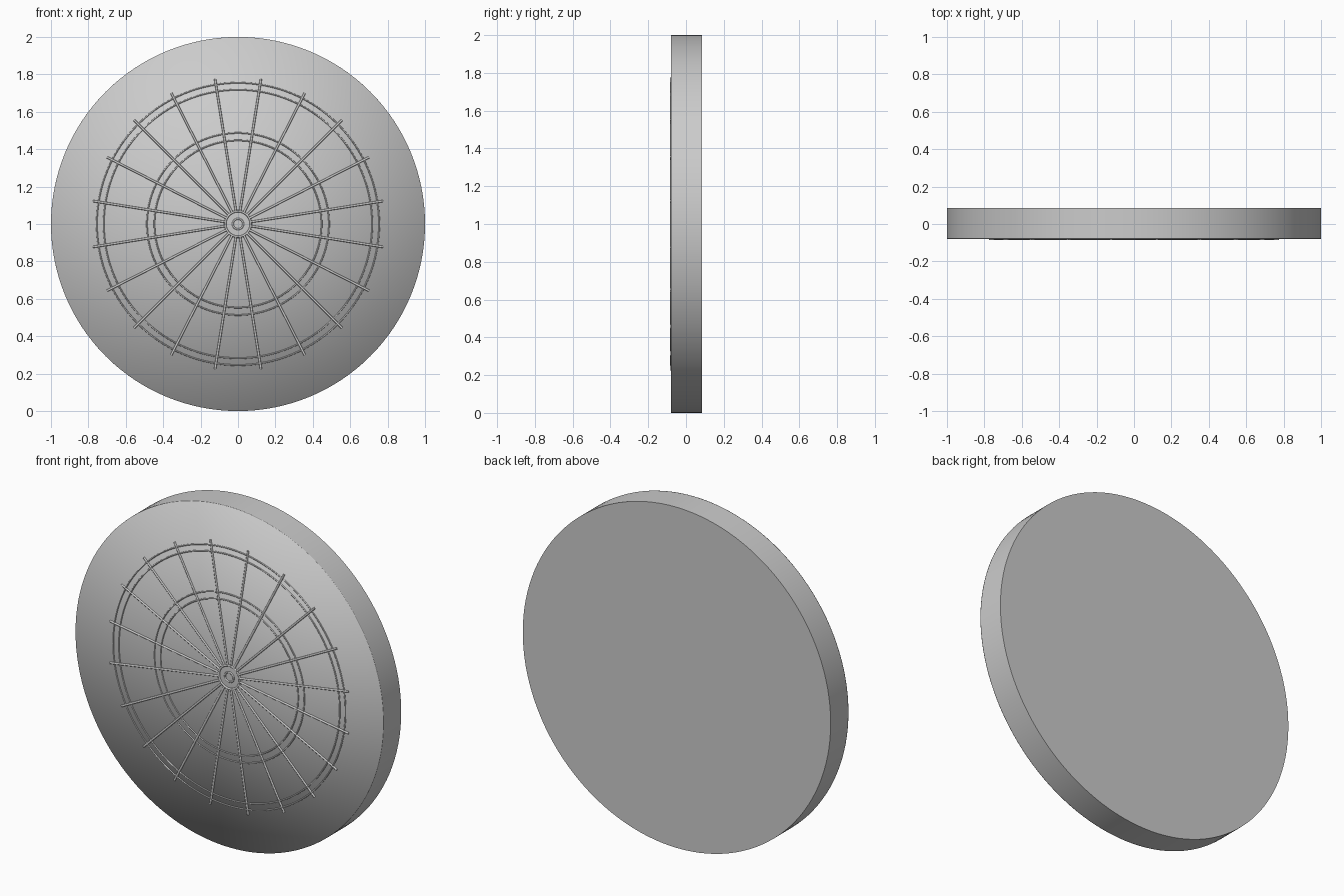
import bpy, bmesh
from math import sin, cos, pi, radians
from mathutils import Matrix, Vector

if "Cube" in bpy.data.objects:
    bpy.data.objects.remove(bpy.data.objects["Cube"])

FRONT, BACK, N = -0.080, 0.086, 128


def finish(bm, name):
    mesh = bpy.data.meshes.new(name)
    bm.to_mesh(mesh)
    bm.free()
    obj = bpy.data.objects.new(name, mesh)
    obj.location = (0, 0, 1)
    bpy.context.collection.objects.link(obj)
    return obj


def circle(bm, r, y, n=N):
    return [bm.verts.new((r * sin(2 * pi * i / n), y, r * cos(2 * pi * i / n)))
            for i in range(n)]


# Board: fan front with a hairline rounded lip, crisp rim and flat back
bm = bmesh.new()
front = circle(bm, 0.9993, FRONT)
lip = circle(bm, 1.0, FRONT + 0.003)
back = circle(bm, 1.0, BACK)
centre = bm.verts.new((0, FRONT, 0))
for i in range(N):
    j = (i + 1) % N
    bm.faces.new((centre, front[i], front[j]))
    bm.faces.new((front[i], lip[i], lip[j], front[j]))
    bm.faces.new((lip[i], back[i], back[j], lip[j]))
bm.faces.new(back)
bmesh.ops.recalc_face_normals(bm, faces=bm.faces[:])
for f in bm.faces:
    f.smooth = True
for loop in (lip, back):
    for i in range(N):
        bm.edges.get((loop[i], loop[(i + 1) % N])).smooth = False
finish(bm, "board")


# Wire rings: round wire half sunk into the face
def wire_ring(name, radius, wire, n=N, sides=8):
    bm = bmesh.new()
    loops = [circle(bm, radius + wire * cos(2 * pi * k / sides),
                    FRONT + wire * sin(2 * pi * k / sides), n)
             for k in range(sides)]
    for k in range(sides):
        a, b = loops[k], loops[(k + 1) % sides]
        for i in range(n):
            j = (i + 1) % n
            bm.faces.new((a[i], a[j], b[j], b[i])).smooth = True
    bmesh.ops.recalc_face_normals(bm, faces=bm.faces[:])
    finish(bm, name)


wire_ring("outer_ring_outside", 0.755, 0.004)
wire_ring("outer_ring_inside", 0.718, 0.004)
wire_ring("inner_ring_outside", 0.487, 0.004)
wire_ring("inner_ring_inside", 0.447, 0.004)
wire_ring("centre_ring", 0.068, 0.006, 48)
wire_ring("bull_ring", 0.028, 0.005, 32)

# Radial wires: twenty, straddling the vertical
bm = bmesh.new()
r0, r1 = 0.068, 0.785
for k in range(20):
    turn = Matrix.Rotation(radians(9 + 18 * k), 4, 'Y')
    place = turn @ Matrix.Translation(Vector((0, FRONT, (r0 + r1) / 2)))
    bmesh.ops.create_cone(bm, cap_ends=True, segments=8, radius1=0.006,
                          radius2=0.006, depth=r1 - r0, matrix=place)
for f in bm.faces:
    f.smooth = len(f.verts) == 4
for e in bm.edges:
    e.smooth = all(len(f.verts) == 4 for f in e.link_faces)
finish(bm, "radial_wires")
